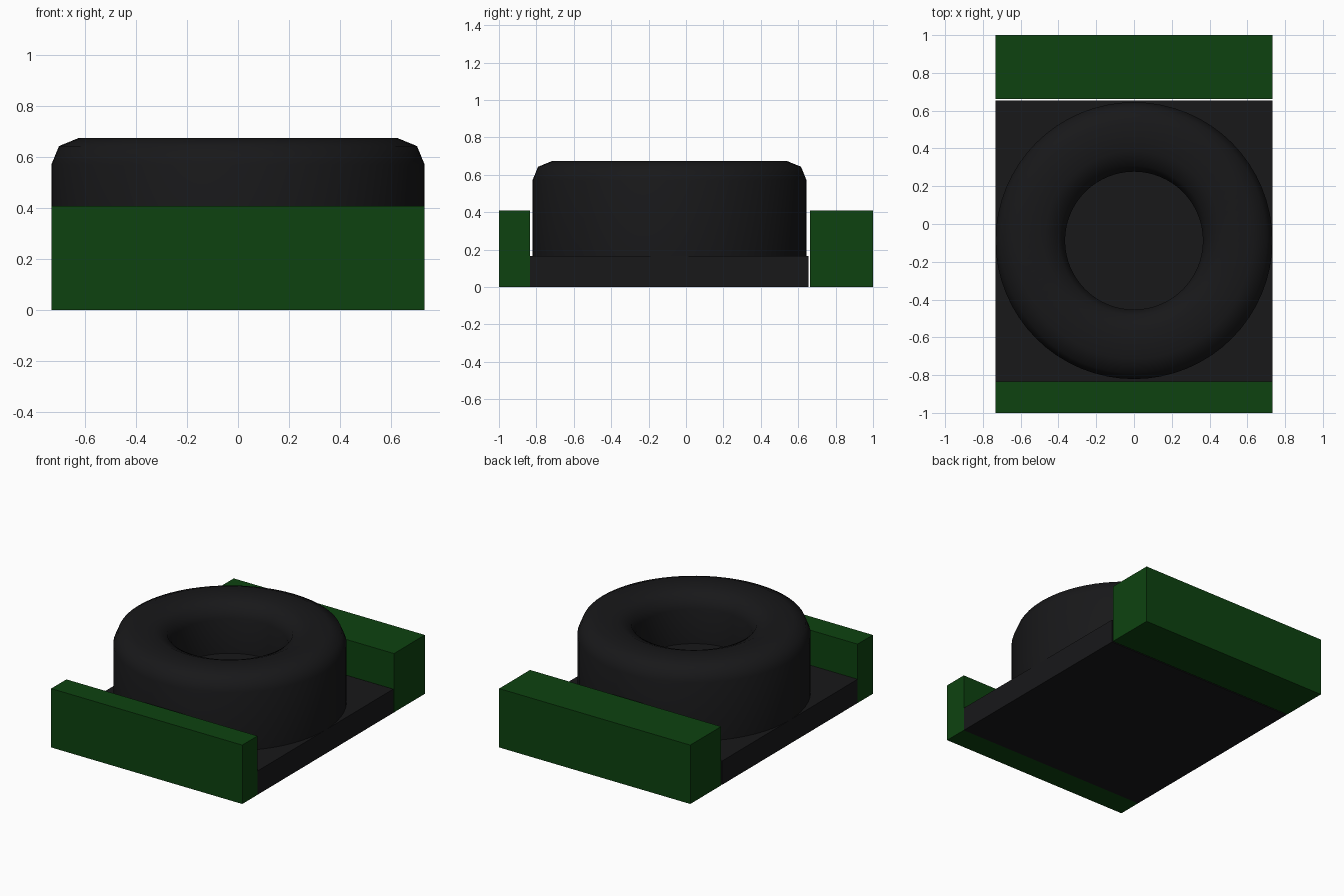
import bpy, bmesh, math

if "Cube" in bpy.data.objects:
    bpy.data.objects.remove(bpy.data.objects["Cube"])

def material(name, rgb):
    m = bpy.data.materials.new(name)
    m.diffuse_color = (*rgb, 1)
    m.use_nodes = True
    m.node_tree.nodes["Principled BSDF"].inputs["Base Color"].default_value = m.diffuse_color
    return m

green = material("green", (0.004, 0.055, 0.005))
black = material("rubber_black", (0.009, 0.009, 0.010))

def finish(bm, name, mat):
    bmesh.ops.recalc_face_normals(bm, faces=bm.faces)
    me = bpy.data.meshes.new(name)
    bm.to_mesh(me)
    bm.free()
    ob = bpy.data.objects.new(name, me)
    bpy.context.collection.objects.link(ob)
    me.materials.append(mat)
    return ob

def box(name, y0, y1, height, mat, half=0.733):
    bm = bmesh.new()
    bmesh.ops.create_cube(bm, size=1)
    for v in bm.verts:
        v.co.x *= 2 * half
        v.co.y = (y0 + y1) / 2 + v.co.y * (y1 - y0)
        v.co.z = (v.co.z + 0.5) * height
    return finish(bm, name, mat)

# End blocks and the low plate between them
box("front_block", -1.0, -0.833, 0.408, green)
box("back_block", 0.662, 1.0, 0.408, green)
box("base_plate", -0.833, 0.654, 0.165, black)

# Tyre ring: revolved profile (radius, z), with a recessed hub floor
profile = [(0, 0.33), (0.365, 0.33), (0.365, 0.57), (0.395, 0.64), (0.475, 0.675),
           (0.625, 0.675), (0.703, 0.643), (0.733, 0.57), (0.733, 0.16), (0, 0.16)]
bm = bmesh.new()
verts = [bm.verts.new((r, 0, z)) for r, z in profile]
edges = [bm.edges.new(pair) for pair in zip(verts, verts[1:])]
bmesh.ops.spin(bm, geom=verts + edges, cent=(0, 0, 0), axis=(0, 0, 1),
               angle=2 * math.pi, steps=64)
bmesh.ops.remove_doubles(bm, verts=bm.verts, dist=1e-4)
tyre = finish(bm, "tyre", black)
tyre.location.y = -0.088
bpy.context.view_layer.objects.active = tyre
tyre.select_set(True)
bpy.ops.object.shade_smooth_by_angle(angle=math.radians(50))
